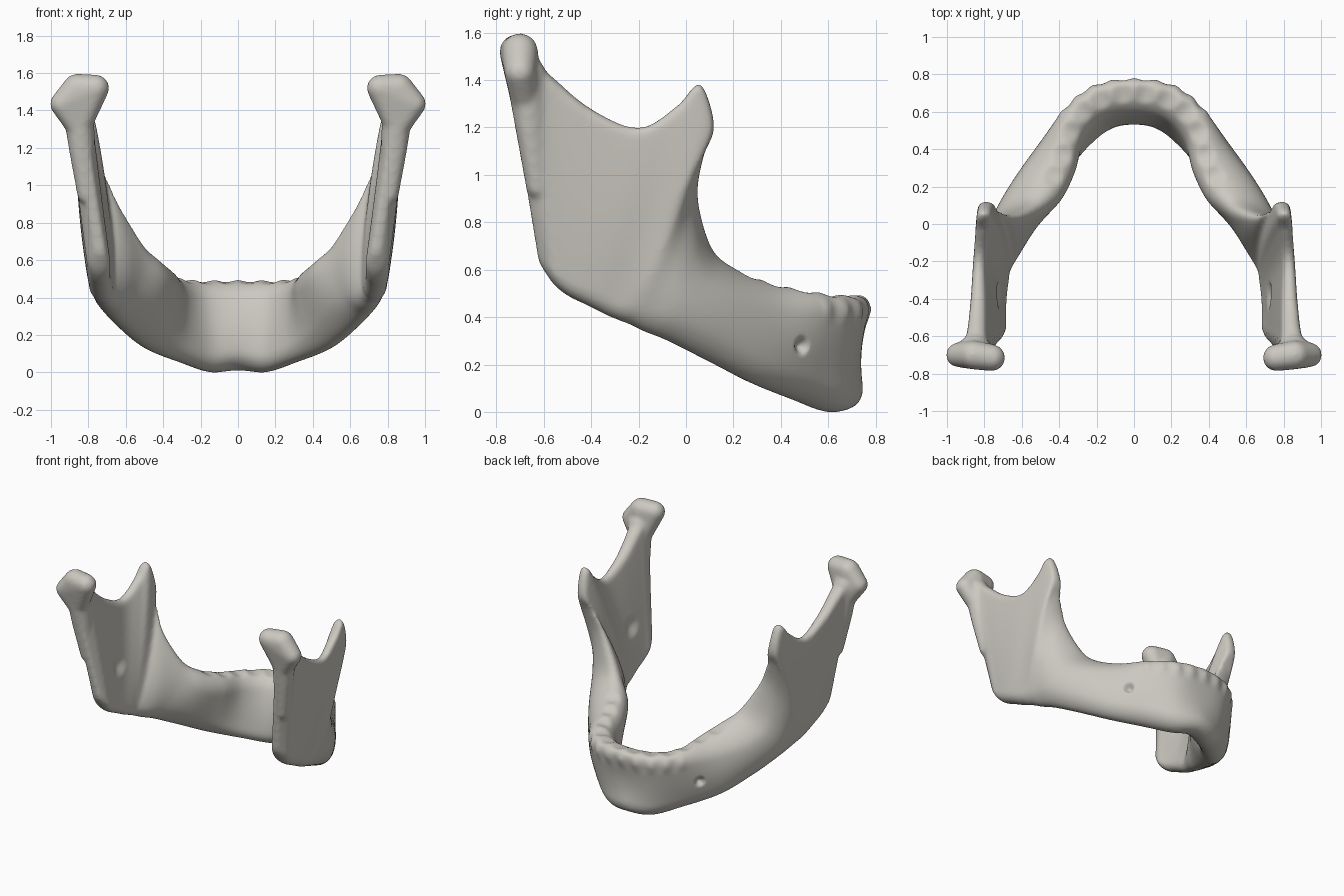
import bpy, bmesh, math
from mathutils import Vector

if "Cube" in bpy.data.objects:
    bpy.data.objects.remove(bpy.data.objects["Cube"])

bone = bpy.data.materials.new("bone grey")
bone.use_nodes = True
COLOUR = (0.6, 0.58, 0.53, 1)
bone.diffuse_color = COLOUR
bone.node_tree.nodes["Principled BSDF"].inputs["Base Color"].default_value = COLOUR

# Lower and upper border, from the chin round to the back of the ramus
BORDERS = [
    (0, .66, .01, 0, .72, .495),
    (.15, .6, .0, .21, .67, .495),
    (.3, .46, .05, .335, .53, .51),
    (.47, .28, .12, .39, .34, .55),
    (.59, .08, .22, .48, .18, .62),
    (.66, -.08, .3, .57, .1, .71),
    (.69, -.18, .34, .68, .05, .91),
    (.71, -.24, .37, .75, .075, 1.08),
    (.72, -.27, .38, .79, .12, 1.21),
    (.725, -.29, .39, .805, .06, 1.385),
    (.725, -.32, .4, .815, -.04, 1.29),
    (.73, -.38, .43, .83, -.2, 1.2),
    (.735, -.44, .46, .835, -.4, 1.28),
    (.735, -.5, .49, .845, -.57, 1.42),
    (.735, -.56, .54, .855, -.66, 1.5),
    (.735, -.62, .63, .86, -.755, 1.45)]
# Station: half thickness at bottom, middle, top, and outward bulge
THICKNESS = {
    0: (.11, .1, .085, -.05), 2: (.08, .1, .09, .005),
    3: (.07, .12, .1, .015), 4: (.06, .14, .11, .02),
    5: (.06, .135, .085, .02), 6: (.06, .115, .045, .005),
    8: (.06, .08, .035, 0), 11: (.06, .06, .03, .005),
    14: (.06, .06, .06, .005), 15: (.025, .025, .03, 0)}
STEPS, SIDE = 10, 28


def thickness(i):
    lo = max(k for k in THICKNESS if k <= i)
    hi = min(k for k in THICKNESS if k >= i)
    f = (i - lo) / max(hi - lo, 1)
    return tuple(a + (b - a) * f for a, b in zip(THICKNESS[lo], THICKNESS[hi]))


def catmull(p, t):
    a, b, c, d = p
    return [0.5 * (2*y + (z - x) * t + (2*x - 5*y + 4*z - w) * t**2
                   + (3*y - x - 3*z + w) * t**3)
            for x, y, z, w in zip(a, b, c, d)]


def section(row, station):
    """Closed upright cross-section with rounded ends."""
    low, high = Vector(row[:3]), Vector(row[3:6])
    wb, wm, wt, bulge = row[6:]
    out = Vector((low.x, max(0, low.y + .1) * .7, 0)).normalized()
    length = (high - low).length
    ring = []
    for k in range(2 * SIDE):
        a = math.pi * k / SIDE
        v = (1 - math.cos(a)) / 2
        sign = 1 if k < SIDE else -1
        mid = 4 * v * (1 - v)
        w = wb * (1 - v) * (1 - 2*v) + wm * mid + wt * v * (2*v - 1)
        cap = min(1, min(v, 1 - v) * length / w)
        w *= math.sqrt(max(0, 1 - (1 - cap)**2))
        # tooth-root ridges on the outer rim at the front
        if sign > 0 and v > .72 and station < 2.1:
            w *= 1 + .09 * math.cos(station * math.tau * 2) * math.sin(math.pi * (v - .72) / .28)
        ring.append(low.lerp(high, v) + out * (bulge * mid + sign * w))
    return ring


bm = bmesh.new()

# Body and both rami as one loft
rows = [list(b) + list(thickness(i)) for i, b in enumerate(BORDERS)]
mirrored = [[-r[0]] + r[1:3] + [-r[3]] + r[4:] for r in rows[:0:-1]]
rows = mirrored + rows
last = len(rows) - 1
rings = []
for i in range(last):
    ctrl = [rows[min(max(j, 0), last)] for j in range(i - 1, i + 3)]
    for s in range(STEPS + (i == last - 1)):
        pos = abs(i + s / STEPS - last / 2)
        rings.append([bm.verts.new(p) for p in section(catmull(ctrl, s / STEPS), pos)])
for r1, r2 in zip(rings, rings[1:]):
    for k in range(2 * SIDE):
        n = (k + 1) % (2 * SIDE)
        bm.faces.new((r1[k], r1[n], r2[n], r2[k]))
bm.faces.new(rings[0][::-1])
bm.faces.new(rings[-1])
bmesh.ops.recalc_face_normals(bm, faces=bm.faces)

# Condyles: head and tapering neck, each a hull over knobs (x, y, z, radius)
HEAD = [(.94, -.7, 1.435, .066), (.76, -.715, 1.52, .072),
        (.86, -.7, 1.52, .077), (.85, -.675, 1.3, .06)]
NECK = [(.855, -.675, 1.42, .085), (.848, -.66, 1.2, .058), (.81, -.625, .95, .05)]
for side in (-1, 1):
    for knobs in (HEAD, NECK):
        hull = bmesh.new()
        for x, y, z, r in knobs:
            ball = bmesh.ops.create_icosphere(hull, subdivisions=3, radius=r)
            bmesh.ops.translate(hull, verts=ball["verts"], vec=(side * x, y, z))
        res = bmesh.ops.convex_hull(hull, input=hull.verts)
        inner = [e for e in res["geom_interior"] if isinstance(e, bmesh.types.BMVert)]
        bmesh.ops.delete(hull, geom=inner, context="VERTS")
        bmesh.ops.recalc_face_normals(hull, faces=hull.faces)
        part = bpy.data.meshes.new("condyle")
        hull.to_mesh(part)
        hull.free()
        bm.from_mesh(part)
        bpy.data.meshes.remove(part)

mesh = bpy.data.meshes.new("jawbone")
bm.to_mesh(mesh)
bm.free()
jaw = bpy.data.objects.new("jawbone", mesh)
bpy.context.collection.objects.link(jaw)
mesh.materials.append(bone)
bpy.context.view_layer.objects.active = jaw
jaw.select_set(True)

# Fuse and soften
remesh = jaw.modifiers.new("fuse", "REMESH")
remesh.mode = "VOXEL"
remesh.voxel_size = .012
smooth = jaw.modifiers.new("soften", "SMOOTH")
smooth.factor, smooth.iterations = .5, 12
for m in ("fuse", "soften"):
    bpy.ops.object.modifier_apply(modifier=m)


# Dents: nerve openings and shallow tooth sockets
def dent(x, y, z, radius, push):
    for side in (-1, 1):
        centre = Vector((side * x, y, z))
        move = Vector((side * push[0], push[1], push[2]))
        for v in jaw.data.vertices:
            d = (v.co - centre).length / radius
            if d < 1:
                v.co += move * (1 - d * d)**2


dent(.46, .49, .28, .045, (-.03, -.02, 0))
dent(.67, -.38, .8, .1, (.04, 0, 0))
for x, y, z in ((.06, .7, .49), (.18, .67, .49), (.28, .6, .49), (.34, .49, .52),
                (.38, .37, .55), (.43, .26, .59)):
    dent(x, y, z, .07, (0, 0, -.015))

# Rest on the ground
floor = min(v.co.z for v in jaw.data.vertices)
for v in jaw.data.vertices:
    v.co.z -= floor
bpy.ops.object.shade_smooth_by_angle(angle=math.radians(60))
